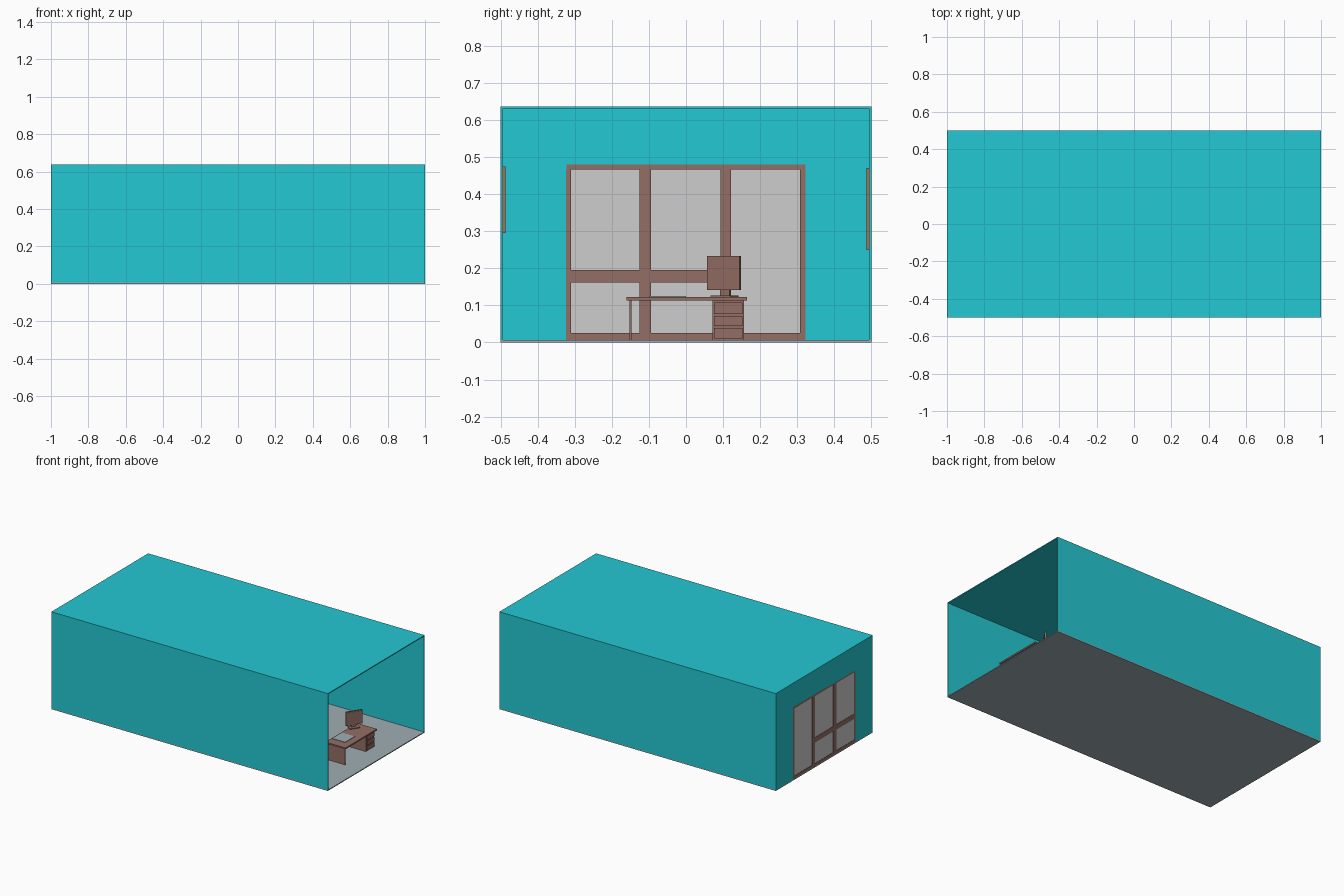
import bpy, math
from mathutils import Matrix, Vector

if "Cube" in bpy.data.objects:
    bpy.data.objects.remove(bpy.data.objects["Cube"])


def mat(name, rgb):
    # sRGB 0-255 to linear viewport colour
    m = bpy.data.materials.new(name)
    lin = [(c / 255 / 12.92) if c < 10 else ((c / 255 + 0.055) / 1.055) ** 2.4 for c in rgb]
    m.diffuse_color = (*lin, 1)
    m.use_nodes = True
    m.node_tree.nodes["Principled BSDF"].inputs["Base Color"].default_value = m.diffuse_color
    return m


TURQ = mat("turquoise", (36, 200, 211))
BROWN = mat("brown", (148, 110, 101))
GREY = mat("pane_grey", (205, 205, 205))
FLOOR = mat("floor_grey", (160, 174, 180))
ORANGE = mat("orange_wood", (190, 105, 65))


def box(name, x, y, z, m, turn=0.0):
    """Box from (min, max) ranges, optionally turned about its vertical centre line."""
    c = Vector((sum(x) / 2, sum(y) / 2, sum(z) / 2))
    size = (x[1] - x[0], y[1] - y[0], z[1] - z[0])
    bpy.ops.mesh.primitive_cube_add(size=1)
    o = bpy.context.object
    o.name = name
    o.data.transform(Matrix.Rotation(turn, 4, 'Z') @ Matrix.Diagonal((*size, 1)))
    o.location = c
    o.data.materials.append(m)
    return o


T, H = 0.006, 0.637

# Room shell, open at the +x end
box("floor", (-1, 1), (-0.5, 0.5), (0, T), FLOOR)
box("ceiling", (-1, 1), (-0.5, 0.5), (H - T, H), TURQ)
box("front_wall", (-1, 1), (-0.5, -0.5 + T), (T, H - T), TURQ)
box("back_wall", (-1, 1), (0.5 - T, 0.5), (T, H - T), TURQ)

# End wall around the window opening
XW = (-1, -1 + T)
box("end_wall_left", XW, (-0.5 + T, -0.32), (T, H - T), TURQ)
box("end_wall_right", XW, (0.32, 0.5 - T), (T, H - T), TURQ)
box("end_wall_top", XW, (-0.32, 0.32), (0.475, H - T), TURQ)

# Glazing and its frame
box("window_panes", (-0.998, -0.996), (-0.32, 0.32), (T, 0.475), GREY)
XF = (-1, -0.991)
for i, (a, b) in enumerate([(-0.324, -0.31), (-0.125, -0.095), (0.093, 0.122), (0.308, 0.322)]):
    box(f"window_upright_{i}", XF, (a, b), (T, 0.467), BROWN)
box("window_head", XF, (-0.322, 0.322), (0.466, 0.48), BROWN)
box("window_sill", XF, (-0.31, 0.308), (T, 0.025), BROWN)
box("window_crossbar", XF, (-0.31, 0.095), (0.162, 0.195), BROWN)

# Pictures on both side walls: x range, z range
for i, (side, x, z) in enumerate([(-1, (-0.30, -0.05), (0.295, 0.475)),
                                  (1, (-0.30, 0.0), (0.25, 0.47))]):
    ya, yb = sorted((side * 0.494, side * 0.487))
    box(f"picture_frame_{i}", x, (ya, yb), z, ORANGE)
    ya, yb = sorted((side * 0.487, side * 0.4862))
    box(f"picture_sheet_{i}", (x[0] + 0.015, x[1] - 0.015), (ya, yb),
        (z[0] + 0.015, z[1] - 0.015), GREY)

# Desk
box("desk_top", (0.745, 0.89), (-0.16, 0.165), (0.113, 0.122), BROWN)
box("desk_side_panel", (0.755, 0.882), (-0.152, -0.147), (T, 0.113), BROWN)
box("drawer_cabinet", (0.755, 0.875), (0.071, 0.157), (T, 0.113), BROWN)
for i, (a, b) in enumerate([(0.077, 0.108), (0.044, 0.072), (0.01, 0.039)]):
    box(f"drawer_front_{i}", (0.875, 0.88), (0.076, 0.152), (a, b), BROWN)
box("desk_pad", (0.755, 0.845), (-0.1, 0.0), (0.122, 0.125), FLOOR)

# Monitor turned towards the seat
A = -math.radians(33)
MX, MY = 0.765, 0.104


def turned(name, dx, width, thick, z):
    c = Vector((MX, MY, 0)) + Matrix.Rotation(A, 3, 'Z') @ Vector((dx, 0, 0))
    box(name, (c.x - thick / 2, c.x + thick / 2), (c.y - width / 2, c.y + width / 2), z, BROWN, A)


turned("monitor_base", 0, 0.065, 0.04, (0.122, 0.127))
turned("monitor_stand", -0.005, 0.03, 0.008, (0.127, 0.165))
turned("monitor_body", 0.002, 0.104, 0.008, (0.142, 0.233))
turned("monitor_screen", 0.0065, 0.094, 0.001, (0.149, 0.226))
